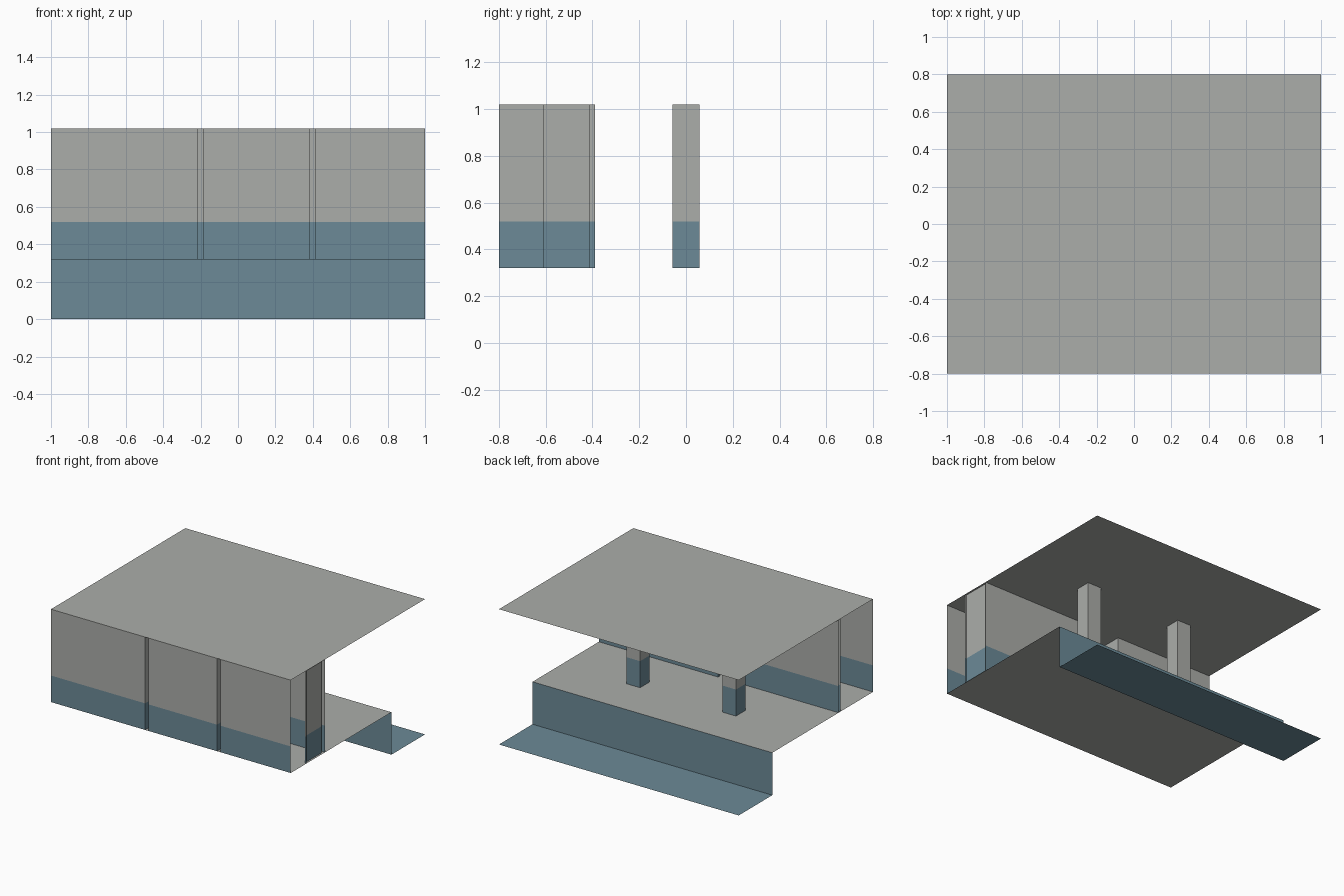
import bpy

cube = bpy.data.objects.get("Cube")
if cube:
    bpy.data.objects.remove(cube, do_unlink=True)


def material(name, rgb):
    mat = bpy.data.materials.new(name)
    mat.use_nodes = True
    color = (*rgb, 1)
    mat.diffuse_color = color
    mat.node_tree.nodes["Principled BSDF"].inputs["Base Color"].default_value = color
    return mat


GREY = material("plaster_grey", (0.41, 0.42, 0.40))
BLUE = material("dado_blue", (0.15, 0.255, 0.31))

# Main levels and plan lines
FLOOR, DADO, TOP = 0.32, 0.52, 1.02
FRONT, BACK, STEP = -0.8, 0.8, 0.4
ROOM, HALL = -0.41, -0.39      # two skins of the hollow corridor wall
HALF = 0.015                   # half thickness of the hollow partitions


def add_mesh(name, verts, faces, indices):
    mesh = bpy.data.meshes.new(name)
    mesh.from_pydata(verts, [], faces)
    mesh.materials.append(GREY)
    mesh.materials.append(BLUE)
    for poly, index in zip(mesh.polygons, indices):
        poly.material_index = index
    obj = bpy.data.objects.new(name, mesh)
    bpy.context.collection.objects.link(obj)
    return obj


def slab(name, y0, y1, z, index, up=True):
    """Flat sheet spanning the whole width."""
    verts = [(-1, y0, z), (1, y0, z), (1, y1, z), (-1, y1, z)]
    add_mesh(name, verts, [(0, 1, 2, 3)], [index])


def wall(name, *plan, levels=(FLOOR, DADO, TOP)):
    """Upright sheet along plan points, blue below the dado line and grey above."""
    n = len(plan)
    verts = [(x, y, z) for z in levels for x, y in plan]
    faces, indices = [], []
    for row in range(len(levels) - 1):
        for i in range(n - 1):
            a = row * n + i
            faces.append((a, a + 1, a + n + 1, a + n))
            indices.append(1 if levels[row] < DADO else 0)
    add_mesh(name, verts, faces, indices)


# Horizontal sheets and the step down at the back
slab("roof", FRONT, BACK, TOP, 0)
slab("floor", FRONT, STEP, FLOOR, 0)
slab("lower_floor", STEP, BACK, 0, 1)
wall("step_riser", (1, STEP), (-1, STEP), levels=(0, FLOOR))

# Partition centre lines and door edges
P1, P2, P3 = -0.2, 0.4, 1.0
DOOR_X, DOOR_Y = 0.005, -0.61

# Left room, open at its outer end
wall("open_room_walls", (-1, FRONT), (P1 - HALF, FRONT), (P1 - HALF, ROOM), (-1, ROOM))

# Middle room with a doorway to the corridor beside the partition
wall("middle_room_walls", (P1 + HALF, HALL), (P1 + HALF, FRONT), (P2 - HALF, FRONT),
     (P2 - HALF, ROOM), (DOOR_X, ROOM), (DOOR_X, HALL))

# End room with a doorway in its outer side
wall("end_room_walls", (P3, DOOR_Y), (P3 - HALF, DOOR_Y), (P3 - HALF, ROOM),
     (P2 + HALF, ROOM), (P2 + HALF, FRONT), (P3, FRONT))

# Corridor skin on both sides of the middle doorway
wall("corridor_wall_right", (P1 + HALF, HALL), (-1, HALL))
wall("corridor_wall_left", (1, HALL), (DOOR_X, HALL))

# Square posts
R = 0.057
for side, x in (("left", 0.4), ("right", -0.4)):
    wall("post_" + side, (x - R, -R), (x + R, -R), (x + R, R), (x - R, R), (x - R, -R))
